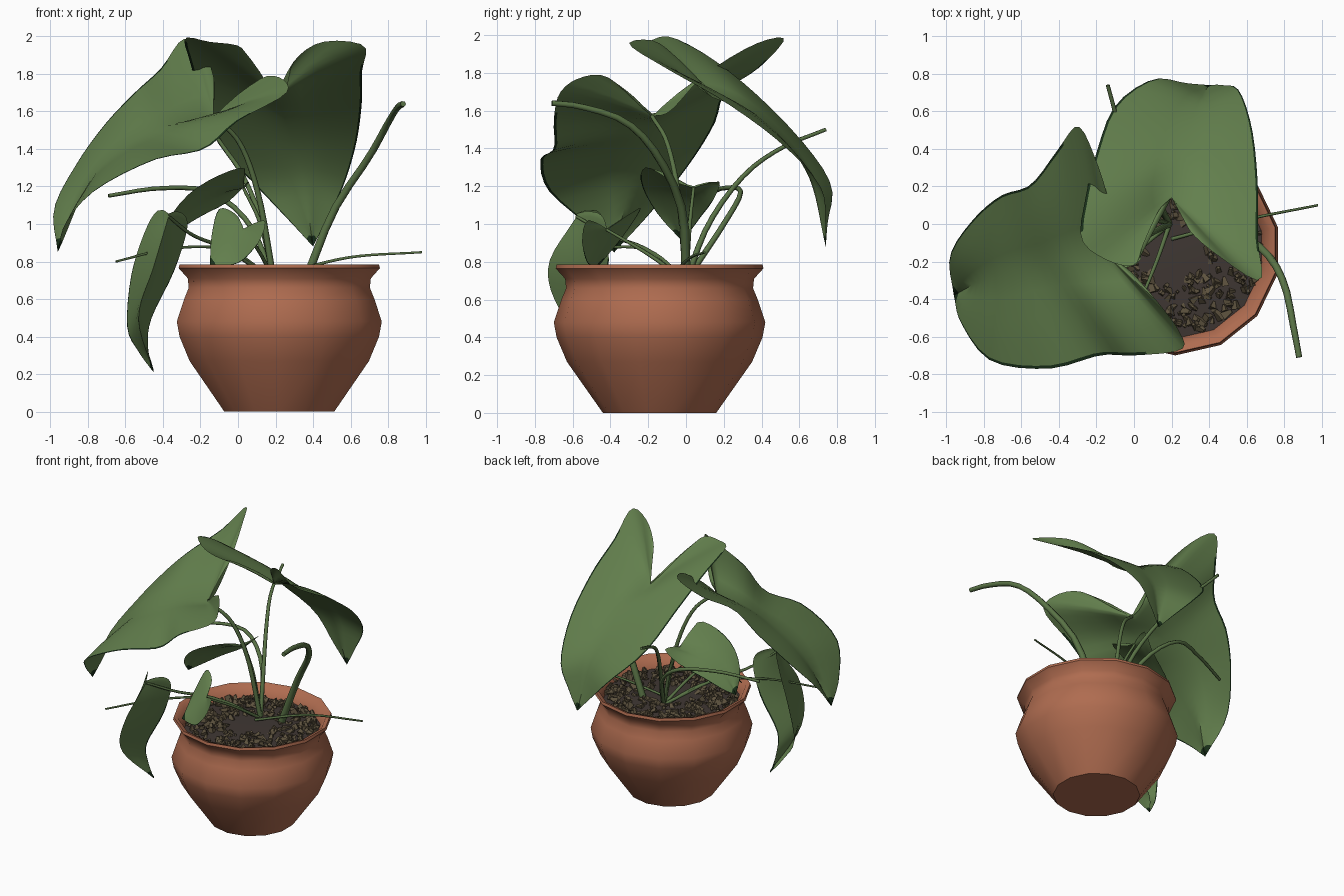
import bpy, bmesh, math, random
from mathutils import Vector, Matrix

cube = bpy.data.objects.get("Cube")
if cube:
    bpy.data.objects.remove(cube, do_unlink=True)
random.seed(4)
CENTRE = Vector((0.22, -0.14, 0))


def material(name, rgb):
    mat = bpy.data.materials.new(name)
    mat.use_nodes = True
    mat.diffuse_color = (*rgb, 1)
    mat.node_tree.nodes["Principled BSDF"].inputs["Base Color"].default_value = (*rgb, 1)
    return mat


LEAF = material("leaf green", (0.125, 0.215, 0.075))
EDGE = material("dark leaf margin", (0.01, 0.03, 0.01))
STEM = material("stem green", (0.1, 0.17, 0.06))
CLAY = material("terracotta", (0.43, 0.15, 0.08))
SOIL = material("dark soil", (0.05, 0.038, 0.033))
GRIT = material("brown grit", (0.11, 0.085, 0.048))


def add_mesh(name, bm, mats, smooth=True):
    mesh = bpy.data.meshes.new(name)
    bm.to_mesh(mesh)
    bm.free()
    for mat in mats:
        mesh.materials.append(mat)
    obj = bpy.data.objects.new(name, mesh)
    bpy.context.collection.objects.link(obj)
    if smooth:
        bpy.ops.object.select_all(action='DESELECT')
        obj.select_set(True)
        bpy.context.view_layer.objects.active = obj
        bpy.ops.object.shade_smooth_by_angle(angle=math.radians(50))
    return obj


def spline_point(points, t):
    """Point on a smooth path through the points, t from 0 to 1."""
    pts = [Vector(p) for p in points]
    pts = [2 * pts[0] - pts[1]] + pts + [2 * pts[-1] - pts[-2]]
    t *= len(pts) - 3
    k = min(int(t), len(pts) - 4)
    t -= k
    a, b, c, d = pts[k:k + 4]
    return 0.5 * (2 * b + (c - a) * t + (2 * a - 5 * b + 4 * c - d) * t ** 2
                  + (3 * b - a - 3 * c + d) * t ** 3)


def leaf(name, rib, sides, count=24, bulge=0.015):
    """Each side is a blade from the midrib to its outline; the lobe fans out from the notch."""
    bm = bmesh.new()
    fan = 0.36
    widths = (0, 0.25, 0.5, 0.75, 0.97, 1)
    for side in sides:
        rows = []
        for i in range(count + 1):
            t = i / count
            middle = spline_point(rib, max(0, (t - fan) / (1 - fan)))
            outer = spline_point([rib[0]] + side + [rib[-1]], t)
            row = []
            for w in widths:
                p = middle.lerp(outer, w)
                p.z += bulge * math.sin(math.pi * w)
                row.append(bm.verts.new(p))
            rows.append(row)
        for i in range(count):
            for j in range(len(widths) - 1):
                face = bm.faces.new((rows[i][j], rows[i + 1][j], rows[i + 1][j + 1], rows[i][j + 1]))
                # dark margin towards the tip
                if j == len(widths) - 2 and i > count * 0.45 or i >= count - 1:
                    face.material_index = 1
    bmesh.ops.remove_doubles(bm, verts=bm.verts, dist=0.0005)
    bmesh.ops.recalc_face_normals(bm, faces=bm.faces)
    return add_mesh(name, bm, (LEAF, EDGE))


def stem(name, points, radius=0.013):
    curve = bpy.data.curves.new(name, 'CURVE')
    curve.dimensions = '3D'
    curve.bevel_depth = radius
    curve.bevel_resolution = 1
    curve.use_fill_caps = True
    steps = 14
    spline = curve.splines.new('POLY')
    spline.points.add(steps)
    for i, point in enumerate(spline.points):
        point.co = (*spline_point(points, i / steps), 1)
        point.radius = 1.25 - 0.45 * i / steps
    curve.materials.append(STEM)
    bpy.context.collection.objects.link(bpy.data.objects.new(name, curve))


def lathe(name, profile, sides, mat):
    bm = bmesh.new()
    rings = []
    for r, z in profile:
        ring = []
        for i in range(sides):
            a = math.tau * (i + 0.5) / sides
            ring.append(bm.verts.new(CENTRE + Vector((r * math.cos(a), r * math.sin(a), z))))
        rings.append(ring)
    for low, high in zip(rings, rings[1:]):
        for i in range(sides):
            j = (i + 1) % sides
            bm.faces.new((low[i], low[j], high[j], high[i]))
    bm.faces.new(rings[0][::-1])
    bm.faces.new(rings[-1])
    return add_mesh(name, bm, (mat,))


# Pot with a flared lip and an inner wall
lathe("pot", [(0.3, 0), (0.49, 0.27), (0.545, 0.4), (0.56, 0.48), (0.52, 0.6), (0.495, 0.66),
              (0.5, 0.71), (0.55, 0.765), (0.545, 0.785), (0.515, 0.775), (0.47, 0.7), (0.46, 0.6)],
      14, CLAY)
lathe("soil", [(0.48, 0.66), (0.48, 0.7), (0.25, 0.715)], 14, SOIL)

# Loose grit, thinner around the stems
bm = bmesh.new()
for n in range(360):
    r, a = 0.455 * random.uniform(0.12, 1) ** 0.5, random.uniform(0, math.tau)
    size = random.uniform(0.014, 0.032)
    place = Matrix.Translation(CENTRE + Vector((r * math.cos(a), r * math.sin(a), 0.715)))
    turn = Matrix.Rotation(random.uniform(0, math.tau), 4, Vector((random.random(), random.random(), 0.5)))
    bmesh.ops.create_cone(bm, cap_ends=True, segments=4, radius1=size, radius2=size * 0.4,
                          depth=size * 1.8, matrix=place @ turn)
add_mesh("grit", bm, (GRIT,), smooth=False)

# Large leaf leaning out to the front
front_rib = [(-0.13, -0.18, 1.57), (-0.45, -0.2, 1.5), (-0.76, -0.28, 1.27), (-0.96, -0.38, 0.85)]
leaf("large_front_leaf", front_rib, [
    [(-0.13, -0.08, 1.6), (-0.13, 0.1, 1.79), (-0.21, 0.36, 1.95), (-0.3, 0.52, 1.98),
     (-0.41, 0.39, 1.83), (-0.55, 0.21, 1.7), (-0.71, 0.15, 1.53), (-0.86, 0.02, 1.32),
     (-0.98, -0.17, 1.08)],
    [(-0.02, -0.25, 1.63), (0.13, -0.42, 1.78), (0.24, -0.57, 1.77), (0.25, -0.67, 1.69),
     (0, -0.7, 1.55), (-0.18, -0.7, 1.4), (-0.45, -0.77, 1.34), (-0.76, -0.73, 1.18),
     (-0.92, -0.53, 1)]], 36)

# Large leaf drooping to the back
back_rib = [(0.2, 0.14, 1.67), (0.25, 0.4, 1.56), (0.34, 0.64, 1.27), (0.4, 0.74, 0.88)]
leaf("large_back_leaf", back_rib, [
    [(0.13, 0.07, 1.76), (0.05, -0.1, 1.89), (0, -0.22, 1.95), (-0.15, -0.19, 1.97),
     (-0.28, -0.08, 1.99), (-0.26, 0.13, 1.88), (-0.2, 0.38, 1.68), (-0.1, 0.63, 1.42),
     (0.1, 0.77, 1.2), (0.28, 0.75, 1.01)],
    [(0.26, 0.06, 1.73), (0.3, -0.04, 1.87), (0.45, -0.17, 1.97), (0.67, -0.3, 1.95),
     (0.66, -0.08, 1.81), (0.66, 0.2, 1.65), (0.63, 0.5, 1.43), (0.56, 0.71, 1.2),
     (0.47, 0.74, 1.02)]], 36)

# Small leaves near the rim
hanging_rib = [(-0.37, -0.58, 1.04), (-0.45, -0.73, 0.77), (-0.53, -0.64, 0.5), (-0.45, -0.37, 0.21)]
leaf("hanging_leaf", hanging_rib, [
    [(-0.43, -0.47, 1.07), (-0.5, -0.42, 0.95), (-0.57, -0.42, 0.72), (-0.59, -0.46, 0.45),
     (-0.53, -0.42, 0.32)],
    [(-0.3, -0.47, 1.06), (-0.27, -0.42, 0.98), (-0.34, -0.41, 0.75), (-0.46, -0.44, 0.5),
     (-0.48, -0.4, 0.35)]])
rim_rib = [(0.03, -0.42, 0.97), (-0.06, -0.42, 0.9), (-0.15, -0.46, 0.78)]
leaf("rim_leaf", rim_rib, [
    [(-0.01, -0.3, 1.05), (-0.1, -0.24, 1.08), (-0.14, -0.33, 0.94)],
    [(0.14, -0.52, 1.02), (0.12, -0.55, 0.92), (0.03, -0.53, 0.81), (-0.05, -0.5, 0.78)]], 16, 0.005)
middle_rib = [(0.03, 0.04, 1.19), (-0.15, -0.02, 1.15), (-0.3, -0.05, 1.05), (-0.4, -0.03, 0.92)]
leaf("middle_leaf", middle_rib, [
    [(0.05, 0.1, 1.21), (0.05, 0.18, 1.22), (-0.05, 0.14, 1.12), (-0.2, 0.08, 1.04), (-0.33, 0.02, 0.96)],
    [(0.03, -0.08, 1.23), (0.03, -0.2, 1.3), (-0.1, -0.24, 1.26), (-0.25, -0.22, 1.17),
     (-0.36, -0.14, 1.04)]], 16, 0.01)

# Stalks that carry the leaves
root = (0.19, 0, 0.7)
stem("front_leaf_stalk", [root, (0.11, -0.04, 1.15), (0.01, -0.1, 1.43), front_rib[0]], 0.014)
stem("hanging_leaf_stalk", [root, (-0.05, -0.2, 0.86), (-0.24, -0.4, 0.94), hanging_rib[0]], 0.01)
stem("rim_leaf_stalk", [root, (0.12, -0.2, 0.84), rim_rib[0]], 0.01)
stem("middle_leaf_stalk", [root, (0.12, 0.02, 1), middle_rib[0]], 0.011)

# Bare stalks
stem("tall_bare_stalk", [(0.36, 0, 0.7), (0.51, -0.02, 1.07), (0.7, -0.15, 1.36), (0.8, -0.32, 1.54),
                         (0.85, -0.55, 1.62), (0.88, -0.71, 1.64)], 0.02)
stem("back_bare_stalk", [root, (0.13, 0.12, 1), (0.03, 0.3, 1.25), (-0.07, 0.5, 1.4), (-0.14, 0.74, 1.5)])
stem("arching_bare_stalk", [root, (0.06, 0.2, 1), (-0.15, 0.29, 1.17), (-0.42, 0.2, 1.19),
                            (-0.69, 0.1, 1.15)])
stem("side_thin_stalk", [(0.2, -0.08, 0.72), (0.58, 0.02, 0.82), (0.98, 0.1, 0.85)], 0.008)
stem("front_thin_stalk", [root, (-0.05, -0.2, 0.86), (-0.35, -0.45, 0.87), (-0.65, -0.67, 0.8)], 0.008)
